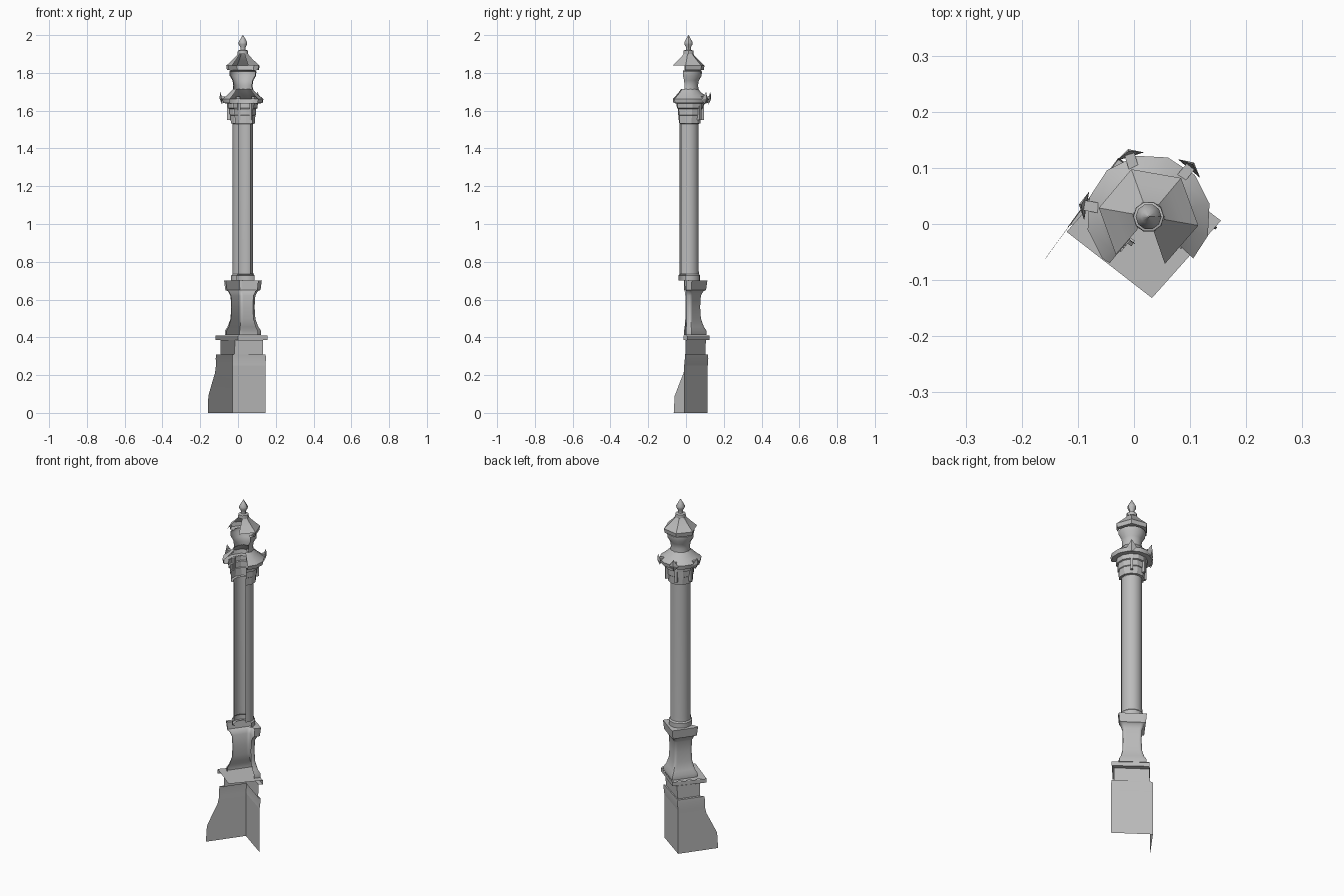
import bpy, bmesh
from math import sin, cos, pi, radians
from mathutils import Vector

cube = bpy.data.objects.get("Cube")
if cube:
    bpy.data.objects.remove(cube, do_unlink=True)

AXIS = Vector((0.026, 0.013, 0))
stone = bpy.data.materials.new("grey_stone")
stone.use_nodes = True
GREY = (0.5, 0.5, 0.5, 1)
stone.diffuse_color = GREY
stone.node_tree.nodes["Principled BSDF"].inputs["Base Color"].default_value = GREY


def finish(name, bm, smooth=40, normals=False):
    if normals:
        bmesh.ops.recalc_face_normals(bm, faces=bm.faces)
    mesh = bpy.data.meshes.new(name)
    bm.to_mesh(mesh)
    bm.free()
    mesh.materials.append(stone)
    obj = bpy.data.objects.new(name, mesh)
    bpy.context.collection.objects.link(obj)
    bpy.ops.object.select_all(action='DESELECT')
    obj.select_set(True)
    bpy.context.view_layer.objects.active = obj
    bpy.ops.object.shade_smooth_by_angle(angle=radians(smooth))
    return obj


def skin(bm, rings):
    for low, high in zip(rings, rings[1:]):
        for i in range(len(low) - 1):
            bm.faces.new((low[i], low[i + 1], high[i + 1], high[i]))


def shell(name, profile, start, end, sides=16, turn=0, smooth=40):
    """Open arc of a turned, many-sided profile of (z, radius)."""
    step = 360 / sides
    angles = [start] + [turn + k * step for k in range(-2 * sides, 2 * sides)
                        if start + 1 < turn + k * step < end - 1] + [end]
    bm = bmesh.new()
    rings = []
    for z, r in profile:
        ring = []
        for a in angles:
            off = radians((a - turn) % step - step / 2)
            d = r * cos(pi / sides) / cos(off)
            ring.append(bm.verts.new(AXIS + Vector((d * cos(radians(a)), d * sin(radians(a)), z))))
        rings.append(ring)
    skin(bm, rings)
    return finish(name, bm, smooth)


def square_shell(name, profile, start, end, turn=54):
    """Open arc of a square section with clipped corners: (z, half side, corner radius)."""
    bm = bmesh.new()
    rings = []
    for z, half, corner in profile:
        ring = []
        for a in range(start, end + 1, 5):
            t = radians(a - turn)
            d = min(half / max(abs(cos(t)), abs(sin(t))), corner)
            ring.append(bm.verts.new(AXIS + Vector((d * cos(radians(a)), d * sin(radians(a)), z))))
        rings.append(ring)
    skin(bm, rings)
    return finish(name, bm, 45)


def corner_wall(name, levels):
    """Two walls meeting at the back corner: (z, right end, back corner, left end)."""
    bm = bmesh.new()
    skin(bm, [[bm.verts.new((x, y, z)) for x, y in pts] for z, *pts in levels])
    return finish(name, bm, 30)


# Plinth: two walls, the left one flaring out toward the ground
RIGHT, BACK = (0.145, -0.01), (-0.03, 0.115)
corner_wall("plinth_walls", [
    (0.0, RIGHT, BACK, (-0.16, -0.065)),
    (0.09, RIGHT, BACK, (-0.157, -0.06)),
    (0.15, RIGHT, BACK, (-0.14, -0.037)),
    (0.21, RIGHT, BACK, (-0.122, -0.013)),
    (0.25, RIGHT, BACK, (-0.117, -0.005))])
corner_wall("plinth_band", [
    (0.25, RIGHT, BACK, (-0.117, -0.005)),
    (0.29, (0.148, -0.006), (-0.028, 0.118), (-0.118, -0.005)),
    (0.31, (0.146, -0.004), (-0.028, 0.115), (-0.115, -0.003)),
    (0.31, (0.132, -0.004), (-0.02, 0.103), (-0.092, 0.003)),
    (0.385, (0.132, -0.002), (-0.015, 0.105), (-0.092, 0.003))])
PLATE = [(0.155, 0.006), (0.0, 0.124), (-0.12, -0.014)]
corner_wall("plinth_rim", [
    (0.385, (0.132, -0.002), (-0.015, 0.105), (-0.092, 0.003)),
    (0.387, *PLATE), (0.41, *PLATE)])
bm = bmesh.new()
bm.faces.new([bm.verts.new((x, y, 0.412)) for x, y in PLATE + [(0.032, -0.132)]])
finish("plinth_top_plate", bm)

# Pedestal with flared foot and head
square_shell("pedestal", [
    (0.412, 0.07, 0.1), (0.435, 0.07, 0.1), (0.455, 0.06, 0.083),
    (0.5, 0.05, 0.066), (0.56, 0.048, 0.062), (0.62, 0.05, 0.066),
    (0.645, 0.06, 0.08), (0.65, 0.068, 0.096), (0.7, 0.073, 0.103),
    (0.702, 0.05, 0.06)], -10, 195)

# Shaft and its foot ring
shell("shaft_ring", [(0.7, 0.05), (0.702, 0.062), (0.728, 0.062), (0.735, 0.055)], -15, 240)
shell("shaft", [(0.735, 0.055), (0.76, 0.054), (1.53, 0.054)], -45, 243)

# Capital under the lower roof
shell("capital", [(1.53, 0.054), (1.532, 0.066), (1.575, 0.068), (1.578, 0.072),
                  (1.61, 0.073), (1.613, 0.08), (1.64, 0.082)], -45, 232, 12, 15, 25)

# Lower roof and neck
shell("lower_roof", [(1.638, 0.08), (1.64, 0.107), (1.662, 0.111), (1.68, 0.088),
                     (1.7, 0.066), (1.715, 0.052)], -43, 230, 12, 12, 30)
shell("neck", [(1.712, 0.053), (1.735, 0.051), (1.76, 0.055), (1.785, 0.07),
               (1.808, 0.071), (1.815, 0.06)], -25, 205)

# Upper roof with a rim and six-sided spire
shell("upper_roof_rim", [(1.813, 0.06), (1.815, 0.086), (1.838, 0.09)], -15, 195, 6, -10, 30)
shell("upper_roof", [(1.838, 0.09), (1.865, 0.06), (1.89, 0.035), (1.9, 0.028)],
      -71, 229, 6, -10, 30)

# Finial
shell("finial", [(1.9, 0.028), (1.918, 0.027), (1.922, 0.014), (1.935, 0.013),
                 (1.95, 0.022), (1.962, 0.023), (1.98, 0.013), (2.0, 0.001)], 0, 360, 10)


def place(angle, r, t, z):
    a = radians(angle)
    return AXIS + Vector((r * cos(a) - t * sin(a), r * sin(a) + t * cos(a), z))


# Leaf crockets on the lower eave, with a stem behind and a rib below each
for i, angle in enumerate((50, 107, 170)):
    bm = bmesh.new()
    top, mid, low, lft, rgt, back = [bm.verts.new(place(angle, *p)) for p in (
        (0.122, 0, 1.7), (0.126, 0, 1.665), (0.112, 0, 1.632),
        (0.112, -0.026, 1.658), (0.112, 0.026, 1.658), (0.114, 0, 1.665))]
    for side in (lft, rgt):
        for end in (top, low):
            bm.faces.new((mid, side, end))
            bm.faces.new((back, side, end))
    finish(f"crocket_leaf_{i + 1}", bm, 20, True)
    for name, r, z, size in (("crocket_stem", 0.1, 1.668, (0.034, 0.018, 0.014)),
                             ("capital_rib", 0.073, 1.595, (0.02, 0.014, 0.09))):
        bm = bmesh.new()
        bmesh.ops.create_cube(bm, size=1)
        for v in bm.verts:
            v.co = place(angle, r + v.co.x * size[0], v.co.y * size[1], z + v.co.z * size[2])
        finish(f"{name}_{i + 1}", bm, 20)
